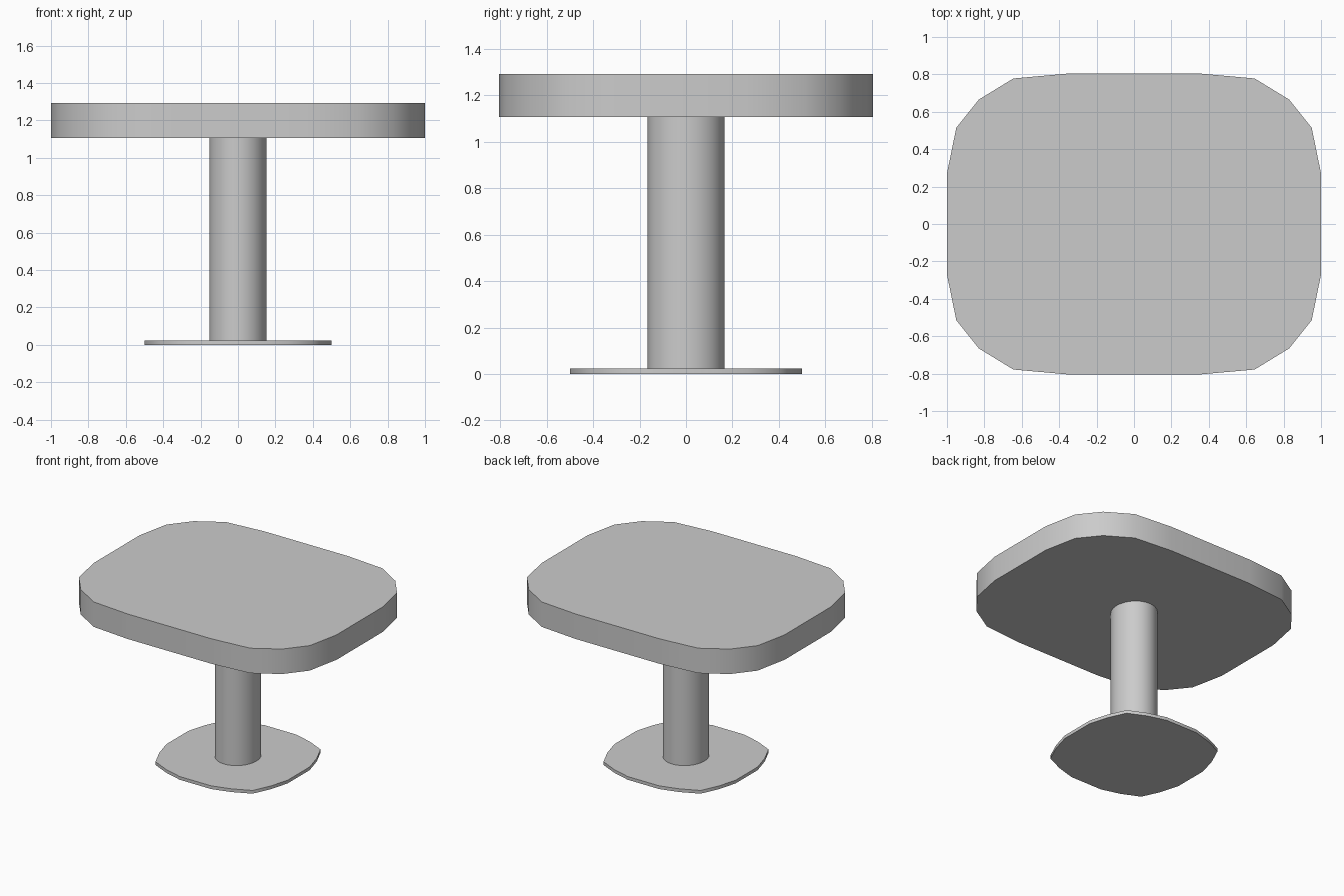
import bpy, bmesh, math

if "Cube" in bpy.data.objects:
    bpy.data.objects.remove(bpy.data.objects["Cube"])


def prism(name, outline, z0, z1, angle=50):
    """Extrude a counter-clockwise outline from z0 to z1."""
    bm = bmesh.new()
    face = bm.faces.new([bm.verts.new((x, y, z0)) for x, y in outline])
    new = bmesh.ops.extrude_face_region(bm, geom=[face], use_keep_orig=True)
    verts = [g for g in new["geom"] if isinstance(g, bmesh.types.BMVert)]
    bmesh.ops.translate(bm, verts=verts, vec=(0, 0, z1 - z0))
    bmesh.ops.recalc_face_normals(bm, faces=bm.faces)
    mesh = bpy.data.meshes.new(name)
    bm.to_mesh(mesh)
    bm.free()
    obj = bpy.data.objects.new(name, mesh)
    bpy.context.collection.objects.link(obj)
    bpy.ops.object.select_all(action='DESELECT')
    obj.select_set(True)
    bpy.context.view_layer.objects.active = obj
    bpy.ops.object.shade_smooth_by_angle(angle=math.radians(angle))
    return obj


def mirrored(quarter):
    """Mirror a quarter outline (from +x towards +y) into a full loop."""
    half = quarter + [(-x, y) for x, y in reversed(quarter)]
    return half + [(-x, -y) for x, y in half]


# Rounded rectangular top
top = mirrored([(1, .27), (.95, .515), (.83, .665), (.645, .778), (.345, .805)])
prism("table_top", top, 1.107, 1.293)

# Slightly oval column
column = [(.153 * math.cos(math.tau * i / 32), .165 * math.sin(math.tau * i / 32))
          for i in range(32)]
prism("column", column, .02, 1.11)

# Thin square foot with bowed sides
foot = mirrored([(.5, .13), (.46, .27), (.4, .4), (.27, .46), (.13, .5)])
prism("foot_plate", foot, 0, .024)
